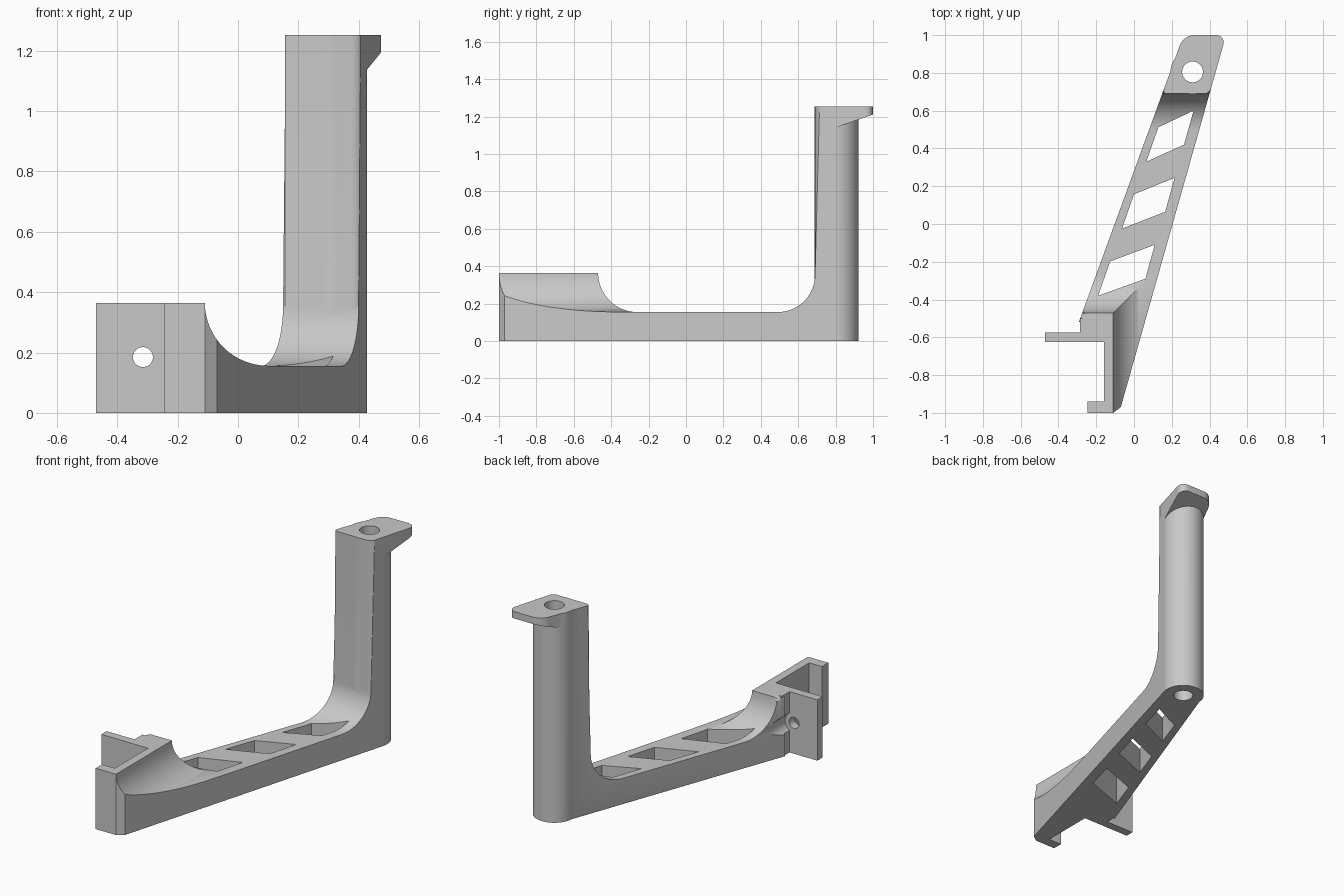
import bpy, bmesh, math
from mathutils import Vector, Matrix

if "Cube" in bpy.data.objects:
    bpy.data.objects.remove(bpy.data.objects["Cube"])

grey = bpy.data.materials.new("plain_grey")
grey.use_nodes = True
colour = (0.58, 0.58, 0.58, 1)
grey.diffuse_color = colour
grey.node_tree.nodes["Principled BSDF"].inputs["Base Color"].default_value = colour

BLOCK, ARM, TOP = 0.365, 0.155, 1.253   # heights of block, arm and post


def left(y):
    return -0.285 + 0.365 * (y + 0.5)


def right(y):
    return -0.07 + 0.283 * (y + 0.97)


def finish(name, bm):
    bmesh.ops.recalc_face_normals(bm, faces=bm.faces)
    mesh = bpy.data.meshes.new(name)
    bm.to_mesh(mesh)
    bm.free()
    mesh.materials.append(grey)
    obj = bpy.data.objects.new(name, mesh)
    bpy.context.collection.objects.link(obj)
    return obj


def loft(bm, a, b):
    """Solid between two matching outlines."""
    va = [bm.verts.new(p) for p in a]
    vb = [bm.verts.new(p) for p in b]
    bm.faces.new(va)
    bm.faces.new(vb)
    for i in range(len(va)):
        j = (i + 1) % len(va)
        bm.faces.new((va[i], va[j], vb[j], vb[i]))
    return va, vb


def solid(name, a, b):
    bm = bmesh.new()
    loft(bm, a, b)
    return finish(name, bm)


def upright(name, pts, lo, hi):
    return solid(name, [(x, y, lo) for x, y in pts], [(x, y, hi) for x, y in pts])


def cylinder(name, centre, radius, depth, turn=Matrix()):
    bm = bmesh.new()
    bmesh.ops.create_cone(bm, cap_ends=True, segments=64, radius1=radius,
                          radius2=radius, depth=depth,
                          matrix=Matrix.Translation(centre) @ turn)
    return finish(name, bm)


def arc(cx, cz, r, start, end, steps=16):
    angles = [math.radians(start + (end - start) * i / steps) for i in range(steps + 1)]
    return [(cx + r * math.cos(t), cz + r * math.sin(t)) for t in angles]


def combine(base, other, operation):
    mod = base.modifiers.new("join", "BOOLEAN")
    mod.operation, mod.solver, mod.object = operation, "EXACT", other
    bpy.context.view_layer.objects.active = base
    bpy.ops.object.modifier_apply(modifier=mod.name)
    bpy.data.objects.remove(other)


# Tapered arm and post front: side silhouette with a cove at each end
top_line = [(-0.52, BLOCK)]
top_line += arc(-0.26, BLOCK, BLOCK - ARM, 180, 270)
top_line += arc(0.49, ARM + 0.2, 0.2, 270, 360)
top_line += [(0.69, TOP)]


def side(edge, back):
    pts = top_line + [(back, TOP), (back, 0), (-0.52, 0)]
    return [(edge(y), y, z) for y, z in pts]


bm = bmesh.new()
rows = loft(bm, side(left, 0.845), side(right, 0.773))
rounded = []
for row in rows:
    for i in range(len(top_line) - 1):
        rounded.append(bm.edges.get((row[i], row[i + 1])))
bmesh.ops.bevel(bm, geom=rounded, offset=0.025, offset_type="OFFSET", segments=4,
                profile=0.5, affect="EDGES", clamp_overlap=False)
bracket = finish("bracket", bm)

# Round back of the post
POST = Vector((0.31, 0.805, TOP / 2))
combine(bracket, cylinder("post_back", POST, 0.117, TOP), "UNION")

# Top tab with a sloping underside and rounded far corners
corners = [(left(0.75), 0.75), (right(0.75), 0.75), (right(1), 1), (left(1), 1)]
bm = bmesh.new()
low, high = loft(bm, [(x, y, 1.145 + 0.35 * (y - 0.81)) for x, y in corners],
                 [(x, y, TOP) for x, y in corners])
bmesh.ops.bevel(bm, geom=[bm.edges.get((low[i], high[i])) for i in (2, 3)],
                offset=0.055, offset_type="OFFSET", segments=8, profile=0.5,
                affect="EDGES")
combine(bracket, finish("top_tab", bm), "UNION")

# Mounting block with wall, hooked lip and side plate
outline = [(-0.245, -1), (-0.11, -1), (-0.07, -0.97), (right(-0.5), -0.5),
           (-0.285, -0.5), (-0.285, -0.575), (-0.47, -0.575), (-0.47, -0.625),
           (-0.16, -0.625), (-0.16, -0.94), (-0.245, -0.94)]
combine(bracket, upright("mounting_block", outline, 0, BLOCK), "UNION")

# Cove along the side of the mounting wall
reach = BLOCK - ARM
cove = arc(-0.11 + reach, BLOCK + 0.001, reach, 180, 270)
cove += [(0.3, ARM + 0.001), (0.3, 0.6), (-0.11, 0.6)]
combine(bracket, solid("cove_cutter", [(x, -1.1, z) for x, z in cove],
                       [(x, -0.2, z) for x, z in cove]), "DIFFERENCE")

# Three slanted windows through the arm
for x, y in ((-0.19, -0.38), (-0.064, -0.025), (0.065, 0.33)):
    window = [(x, y), (x + 0.25, y + 0.09), (x + 0.3, y + 0.27), (x + 0.064, y + 0.182)]
    if y > 0:
        window[1], window[2] = (x + 0.2, y + 0.09), (x + 0.25, y + 0.27)
    elif y > -0.1:
        window[1], window[2] = (x + 0.229, y + 0.09), (x + 0.279, y + 0.27)
    combine(bracket, upright("window_cutter", window, -0.1, 0.5), "DIFFERENCE")

# Bore through the post, screw hole in the plate and its clearance in the block
combine(bracket, cylinder("bore_cutter", POST, 0.055, 2), "DIFFERENCE")
lay = Matrix.Rotation(math.pi / 2, 4, "X")
combine(bracket, cylinder("screw_cutter", (-0.315, -0.6, 0.185), 0.033, 0.2, lay),
        "DIFFERENCE")
combine(bracket, cylinder("clearance_cutter", (-0.315, -0.475, 0.185), 0.06, 0.2, lay),
        "DIFFERENCE")

# Smooth curved areas, keep edges crisp
bpy.ops.object.select_all(action="DESELECT")
bracket.select_set(True)
bpy.context.view_layer.objects.active = bracket
bpy.ops.object.shade_smooth_by_angle(angle=math.radians(30))
